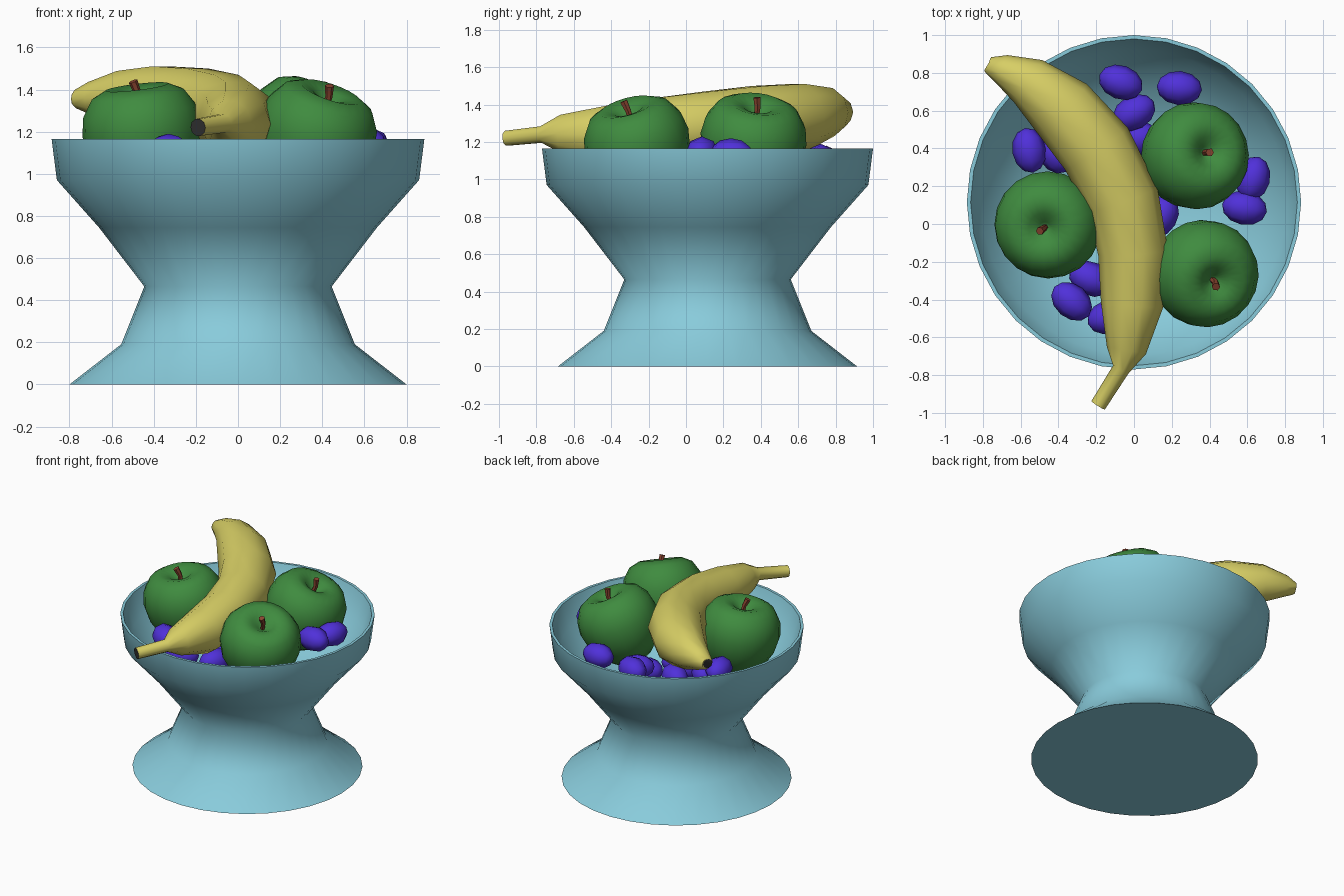
import bpy, bmesh, math
from mathutils import Vector, Matrix

if "Cube" in bpy.data.objects:
    bpy.data.objects.remove(bpy.data.objects["Cube"])


def material(name, col):
    m = bpy.data.materials.new(name)
    m.diffuse_color = (*col, 1)
    m.use_nodes = True
    m.node_tree.nodes["Principled BSDF"].inputs["Base Color"].default_value = m.diffuse_color
    return m


TEAL = material("teal", (0.25, 0.60, 0.71))
YELLOW = material("yellow", (0.68, 0.62, 0.13))
GREEN = material("green", (0.05, 0.26, 0.05))
PURPLE = material("purple", (0.08, 0.03, 0.70))
BROWN = material("brown", (0.26, 0.06, 0.03))
DARK = material("dark", (0.03, 0.03, 0.03))


def finish(name, bm, mats, angle, matrix=Matrix()):
    bmesh.ops.remove_doubles(bm, verts=bm.verts, dist=1e-5)
    bmesh.ops.recalc_face_normals(bm, faces=bm.faces)
    me = bpy.data.meshes.new(name)
    bm.to_mesh(me)
    bm.free()
    for m in mats:
        me.materials.append(m)
    me.shade_smooth()
    me.set_sharp_from_angle(angle=math.radians(angle))
    ob = bpy.data.objects.new(name, me)
    ob.matrix_world = matrix
    bpy.context.collection.objects.link(ob)
    return ob


def lathe(name, profile, n, mat, angle, matrix):
    bm = bmesh.new()
    vs = [bm.verts.new((r, 0, z)) for r, z in profile]
    es = [bm.edges.new(p) for p in zip(vs, vs[1:])]
    bmesh.ops.spin(bm, geom=vs + es, cent=(0, 0, 0), axis=(0, 0, 1),
                   angle=math.tau, steps=n, use_merge=True)
    return finish(name, bm, [mat], angle, matrix)


def tube(name, path, n, mats, angle=50, matrix=Matrix()):
    """Loft round rings along (x, y, z, radius) points; the caps use the last material."""
    bm = bmesh.new()
    pts = [Vector(p[:3]) for p in path]
    rings = []
    for i, p in enumerate(pts):
        t = (pts[min(i + 1, len(pts) - 1)] - pts[max(i - 1, 0)]).normalized()
        ref = Vector((0, 0, 1)) if abs(t.z) < 0.8 else Vector((0, 1, 0))
        side = t.cross(ref).normalized()
        up = side.cross(t)
        rings.append([bm.verts.new(p + path[i][3] * (side * math.cos(a) + up * math.sin(a)))
                      for a in (math.tau * k / n for k in range(n))])
    for a, b in zip(rings, rings[1:]):
        for k in range(n):
            bm.faces.new((a[k], a[(k + 1) % n], b[(k + 1) % n], b[k]))
    for r in (rings[0], rings[-1]):
        bm.faces.new(r).material_index = len(mats) - 1
    return finish(name, bm, mats, angle, matrix)


# Pedestal bowl with hollow inside
lathe("bowl", [(0, 0), (0.80, 0), (0.555, 0.19), (0.445, 0.465), (0.66, 0.745),
               (0.86, 0.97), (0.885, 1.165), (0.865, 1.165), (0.81, 0.99),
               (0.60, 0.77), (0.35, 0.64), (0, 0.60)],
      32, TEAL, 65, Matrix.Translation((0, 0.115, 0)))

# Apples: centre, then lean of the core in x and y
apple_profile = [(0, -0.19), (0.06, -0.23), (0.13, -0.245), (0.21, -0.17), (0.265, -0.06),
                 (0.285, 0.05), (0.27, 0.14), (0.22, 0.22), (0.15, 0.255),
                 (0.08, 0.235), (0.03, 0.19), (0, 0.17)]
apples = [((-0.45, 0.0, 1.16), (-0.12, -0.10)),
          ((0.305, 0.355, 1.17), (0.42, 0.13)),
          ((0.36, -0.25, 1.155), (0.34, -0.28))]
for i, (c, lean) in enumerate(apples):
    axis = Vector((lean[0], lean[1], 1))
    m = Matrix.Translation(c) @ Vector((0, 0, 1)).rotation_difference(axis).to_matrix().to_4x4()
    lathe(f"apple_{i + 1}", apple_profile, 20, GREEN, 80, m)
    tube(f"apple_stem_{i + 1}", [(0, 0, 0.16, 0.016), (0, 0, 0.23, 0.017),
                                 (-0.015, -0.01, 0.285, 0.022)], 6, [BROWN], 50, m)

# Banana lying across the fruit, dark at both cut ends
tube("banana", [(-0.19, -0.96, 1.22, 0.042), (-0.07, -0.77, 1.24, 0.046),
                (-0.04, -0.67, 1.245, 0.105), (-0.01, -0.43, 1.235, 0.165),
                (-0.005, -0.15, 1.26, 0.185), (-0.06, 0.13, 1.285, 0.195),
                (-0.20, 0.40, 1.31, 0.20), (-0.38, 0.61, 1.335, 0.185),
                (-0.56, 0.755, 1.36, 0.135), (-0.70, 0.82, 1.36, 0.08),
                (-0.77, 0.84, 1.355, 0.045), (-0.775, 0.843, 1.355, 0.035)],
     10, [YELLOW, DARK], 60)

# Grapes: x, y, z, heading in degrees
grapes = [(-0.07, 0.75, 1.09, -20), (0.24, 0.72, 1.10, -5), (0.0, 0.59, 1.03, 30),
          (-0.555, 0.39, 1.08, 100), (-0.42, 0.38, 1.02, 120), (0.63, 0.24, 1.13, 75),
          (0.585, 0.085, 1.14, -10), (0.14, 0.04, 1.03, 60), (-0.33, -0.41, 1.10, -40),
          (-0.23, -0.29, 1.04, -25), (-0.13, -0.49, 1.05, 20), (0.02, 0.45, 0.95, 10),
          (-0.22, 0.30, 0.97, 45), (-0.27, 0.52, 1.0, -30), (-0.06, 0.20, 0.95, 80),
          (-0.05, -0.12, 0.97, 15), (0.03, -0.32, 0.98, 70)]
for i, (x, y, z, a) in enumerate(grapes):
    bm = bmesh.new()
    bmesh.ops.create_uvsphere(bm, u_segments=8, v_segments=6, radius=1)
    m = (Matrix.Translation((x, y, z)) @ Matrix.Rotation(math.radians(a), 4, 'Z')
         @ Matrix.Rotation(math.pi / 2, 4, 'Y') @ Matrix.Diagonal((0.09, 0.09, 0.12, 1)))
    finish(f"grape_{i + 1}", bm, [PURPLE], 70, m)
